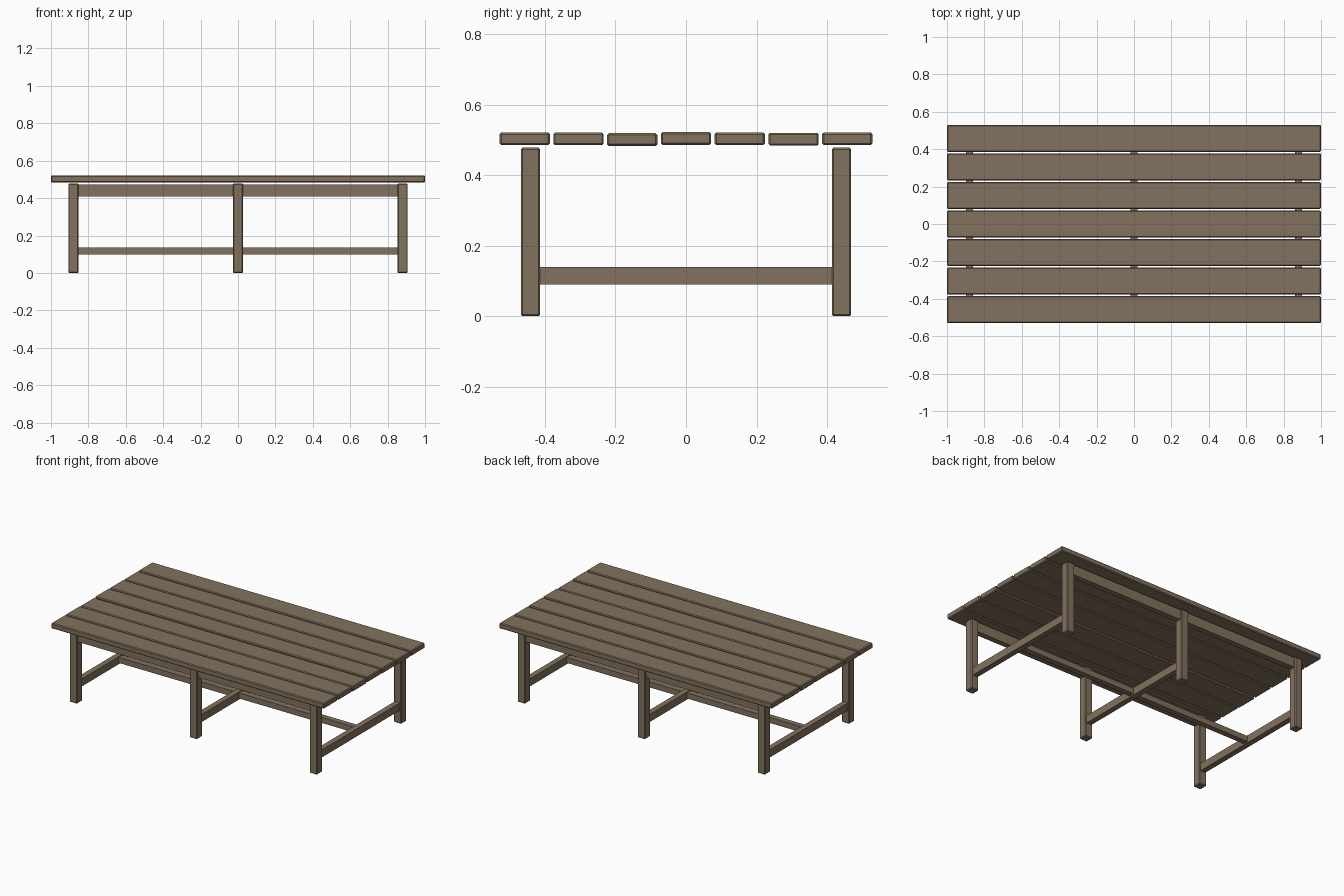
import bpy

cube = bpy.data.objects.get("Cube")
if cube:
    bpy.data.objects.remove(cube, do_unlink=True)

# Weathered timber colour shared by all parts
wood = bpy.data.materials.new("weathered_wood")
wood.use_nodes = True
colour = (0.225, 0.168, 0.112, 1)
wood.diffuse_color = colour
wood.node_tree.nodes["Principled BSDF"].inputs["Base Color"].default_value = colour


def beam(name, centre, size, bevel=0.0):
    """Timber box, with optional chamfered edges."""
    bpy.ops.mesh.primitive_cube_add(size=1, location=centre)
    ob = bpy.context.object
    ob.name = name
    ob.scale = size
    bpy.ops.object.transform_apply(location=False, rotation=False, scale=True)
    ob.data.materials.append(wood)
    if bevel:
        mod = ob.modifiers.new("chamfer", 'BEVEL')
        mod.width = bevel
        mod.segments = 1
    return ob


LEG_X, LEG_Y, LEG_H, LEG_W = 0.88, 0.441, 0.478, 0.055

# Table top: seven planks laid by hand, so their heights vary slightly
for i, lift in enumerate((0, 0, -0.002, 0.001, 0, -0.001, 0)):
    beam(f"top_plank_{i + 1}", (0, (i - 3) * 0.1525, 0.503 + lift),
         (2.0, 0.143, 0.036), 0.005)

# Three leg pairs, each joined by a low cross stretcher
for label, x in (("right", -LEG_X), ("middle", 0), ("left", LEG_X)):
    for side, s in (("front", -1), ("back", 1)):
        beam(f"{label}_{side}_leg", (x, s * LEG_Y, LEG_H / 2),
             (LEG_W, LEG_W, LEG_H), 0.005)
    beam(f"{label}_cross_stretcher", (x, 0, 0.115),
         (0.037, 2 * LEG_Y - 0.05, 0.05))

# Aprons below the top, between the legs
for side, s in (("front", -1), ("back", 1)):
    beam(f"{side}_apron", (0, s * LEG_Y, 0.441), (2 * LEG_X, 0.036, 0.066))

# Long central stretcher linking the cross stretchers
beam("long_stretcher", (0, 0, 0.117), (2 * LEG_X, 0.037, 0.037))
